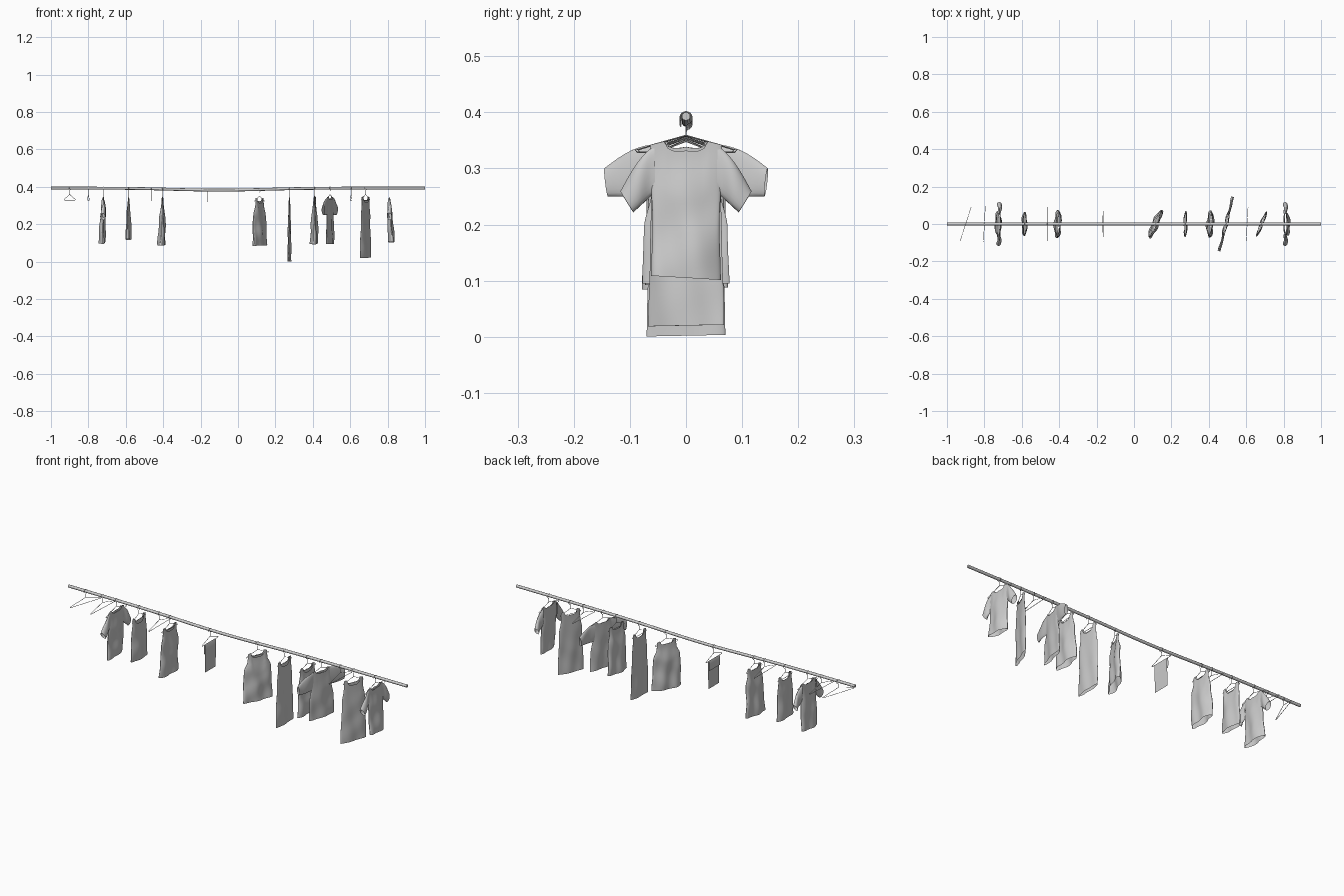
import bpy, bmesh
from math import sin, cos, pi, radians, exp
from mathutils import Matrix

if "Cube" in bpy.data.objects:
    bpy.data.objects.remove(bpy.data.objects["Cube"])

grey = bpy.data.materials.new("light_grey")
grey.use_nodes = True
colour = (0.6, 0.6, 0.6, 1)
grey.diffuse_color = colour
grey.node_tree.nodes["Principled BSDF"].inputs["Base Color"].default_value = colour
made = []


def add_object(name, mesh, matrix=None):
    ob = bpy.data.objects.new(name, mesh)
    bpy.context.collection.objects.link(ob)
    mesh.materials.clear()
    mesh.materials.append(grey)
    if matrix:
        ob.matrix_world = matrix
    made.append(ob)
    return ob


def wire(name, paths, radius, matrix=None, sides=2):
    """Round wire along one or more (points, closed) paths."""
    curve = bpy.data.curves.new(name + "_path", "CURVE")
    curve.dimensions = "3D"
    curve.bevel_depth = radius
    curve.bevel_resolution = sides
    curve.use_fill_caps = True
    for points, closed in paths:
        spline = curve.splines.new("POLY")
        spline.points.add(len(points) - 1)
        for p, co in zip(spline.points, points):
            p.co = (*co, 1)
        spline.use_cyclic_u = closed
    helper = bpy.data.objects.new(name + "_path", curve)
    bpy.context.collection.objects.link(helper)
    bpy.context.view_layer.update()
    graph = bpy.context.evaluated_depsgraph_get()
    mesh = bpy.data.meshes.new_from_object(helper.evaluated_get(graph))
    bpy.data.objects.remove(helper)
    return add_object(name, mesh, matrix)


def loft(name, rings, matrix, closed=True):
    """Skin a list of equally long point rings."""
    bm = bmesh.new()
    rows = [[bm.verts.new(p) for p in ring] for ring in rings]
    n = len(rows[0])
    for a, b in zip(rows, rows[1:]):
        for i in range(n if closed else n - 1):
            j = (i + 1) % n
            bm.faces.new((a[i], a[j], b[j], b[i]))
    mesh = bpy.data.meshes.new(name)
    bm.to_mesh(mesh)
    bm.free()
    return add_object(name, mesh, matrix)


def blend(keys, s):
    """Smooth interpolation through (position, value) keys."""
    for (a, va), (b, vb) in zip(keys, keys[1:]):
        if s <= b:
            t = (s - a) / (b - a)
            return va + (vb - va) * t * t * (3 - 2 * t)
    return keys[-1][1]


def rod_z(x):
    return 0.393 - 0.011 * exp(-((x + 0.1) / 0.35) ** 2)


def hanger(name, m, half):
    # Local origin is the rod centre; hook, neck, then triangle
    hook = [(0, 0.0105 * cos(a), 0.0105 * sin(a) - 0.0025)
            for a in [radians(210 - 15 * i) for i in range(20)]]
    hook += [(0, 0, -0.016), (0, 0, -0.034)]
    body = [(0, 0, -0.034), (0, half, -0.06), (0, half - 0.003, -0.064),
            (0, 3e-3 - half, -0.064), (0, -half, -0.06)]
    wire(name, [(hook, False), (body, True)], 0.0012, m)


def garment(name, m, bottom, width, depth, neck, kind, seed, slant, sway):
    # Body is a flattened tube, open at the hem and closing at the shoulders
    peak = -0.035
    if kind == "tank":
        widths = [(0, width), (0.68, width * 0.92), (0.87, 0.056), (1, 0.054)]
    else:
        widths = [(0, width), (0.4, width * 0.96), (0.7, 0.062), (1, 0.064)]
    n, count, rings = 48, 24, []
    for r in range(count + 1):
        s = r / count
        w = blend(widths, s)
        th = blend([(0, depth), (0.6, depth * 0.8), (1, 0.0045)], s)
        ring = []
        for i in range(n):
            a = 2 * pi * i / n
            y = w * cos(a)
            top = peak - 0.25 * abs(y)
            scoop = max(0, 1 - (y / 0.038) ** 2) ** 0.5
            top -= scoop * (neck if sin(a) > 0 else neck * 0.75)
            low = bottom + slant * y
            z = low + (top - low) * s
            loose = min(1, 1.6 * (1 - s))
            fold = sin(y * 75 + seed + z * 12) + 0.6 * sin(z * 45 + seed * 2 - y * 30)
            x = th * sin(a) + loose * (depth * 0.2 * fold + sway * (1 - s))
            ring.append((x, y, z))
        rings.append(ring)
    loft(name, rings, m)
    if kind == "tank":
        return
    # Sleeves run from the armhole to an open cuff, mirrored in y
    if kind == "wide":
        hole, cuff = ((0.05, -0.048), (0.058, -0.142)), ((0.15, -0.092), (0.144, -0.142))
    else:
        hole, cuff = ((0.056, -0.051), (0.055, -0.135)), ((0.117, -0.134), (0.094, -0.171))
    for side, label in ((1, "left"), (-1, "right")):
        rings = []
        for r in range(9):
            t = r / 8
            (uy, uz), (ly, lz) = [[p + (q - p) * t for p, q in zip(a, b)]
                                  for a, b in zip(hole, cuff)]
            uz += 0.01 * sin(pi * t)
            ring = []
            for i in range(20):
                a = 2 * pi * i / 20
                k = 0.5 + 0.5 * cos(a)
                x = depth * (0.5 + 0.3 * t) * sin(a) + depth * 0.15 * sin(t * 6 + seed + k * 2)
                ring.append((x, side * (ly + (uy - ly) * k), lz + (uz - lz) * k))
            rings.append(ring)
        loft(f"{name}_{label}_sleeve", rings, m)


# Sagging rail
wire("rail", [([(-1 + i / 20, 0, rod_z(-1 + i / 20)) for i in range(41)], False)], 0.0075, None, 4)

# x, turn in degrees, hanger half width, and garment:
# hem height, half width, half depth, neck drop, kind, hem slant, sway
items = [
    (-0.90, 18, 0.095, None),
    (-0.80, 3, 0.095, None),
    (-0.72, 1, 0.085, (0.1, 0.067, 0.016, 0.025, "shirt", 0.08, -0.008)),
    (-0.585, 0, 0.06, (0.118, 0.065, 0.014, 0.045, "tank", -0.04, 0)),
    (-0.465, 0, 0.09, None),
    (-0.403, 2, 0.065, (0.088, 0.075, 0.018, 0.035, "tank", 0.03, -0.006)),
    (-0.165, 0, 0.068, None),
    (0.115, 23, 0.065, (0.086, 0.083, 0.018, 0.035, "tank", 0.02, 0)),
    (0.275, 0, 0.06, (0.002, 0.07, 0.009, 0.045, "tank", 0.02, 0)),
    (0.41, 4, 0.065, (0.095, 0.073, 0.018, 0.04, "tank", 0.04, -0.003)),
    (0.492, 14, 0.09, (0.095, 0.08, 0.01, 0.025, "wide", 0, 0)),
    (0.605, 3, 0.09, None),
    (0.682, 22, 0.06, (0.02, 0.073, 0.009, 0.04, "tank", 0.02, 0)),
    (0.81, 0, 0.085, (0.105, 0.062, 0.016, 0.026, "shirt", -0.06, 0.009)),
]
kinds = {"tank": "sleeveless_top", "shirt": "short_sleeved_shirt", "wide": "wide_sleeved_shirt"}
for i, (x, turn, half, cloth) in enumerate(items):
    z = rod_z(x)
    m = Matrix.Translation((x, 0, z)) @ Matrix.Rotation(-radians(turn), 4, "Z")
    hanger(f"hanger_{i + 1}", m, half)
    if cloth:
        hem, width, depth, neck, kind, slant, sway = cloth
        garment(f"{kinds[kind]}_{i + 1}", m, hem - z, width, depth, neck, kind, i * 1.7, slant, sway)

# Cloth folded over a hanger bar, with a long and a short flap
x = -0.165
m = Matrix.Translation((x, 0, rod_z(x)))
section = [(0.001, -0.212), (0.003, -0.12), (0.003, -0.067), (0, -0.062),
           (-0.003, -0.067), (-0.004, -0.09), (-0.003, -0.115)]
loft("folded_cloth", [[(px, y, pz) for px, pz in section] for y in (-0.045, 0, 0.045)], m, False)

# Smooth shading with sharp edges kept
bpy.ops.object.select_all(action="DESELECT")
for ob in made:
    ob.select_set(True)
bpy.context.view_layer.objects.active = made[0]
bpy.ops.object.shade_smooth_by_angle(angle=radians(40))
